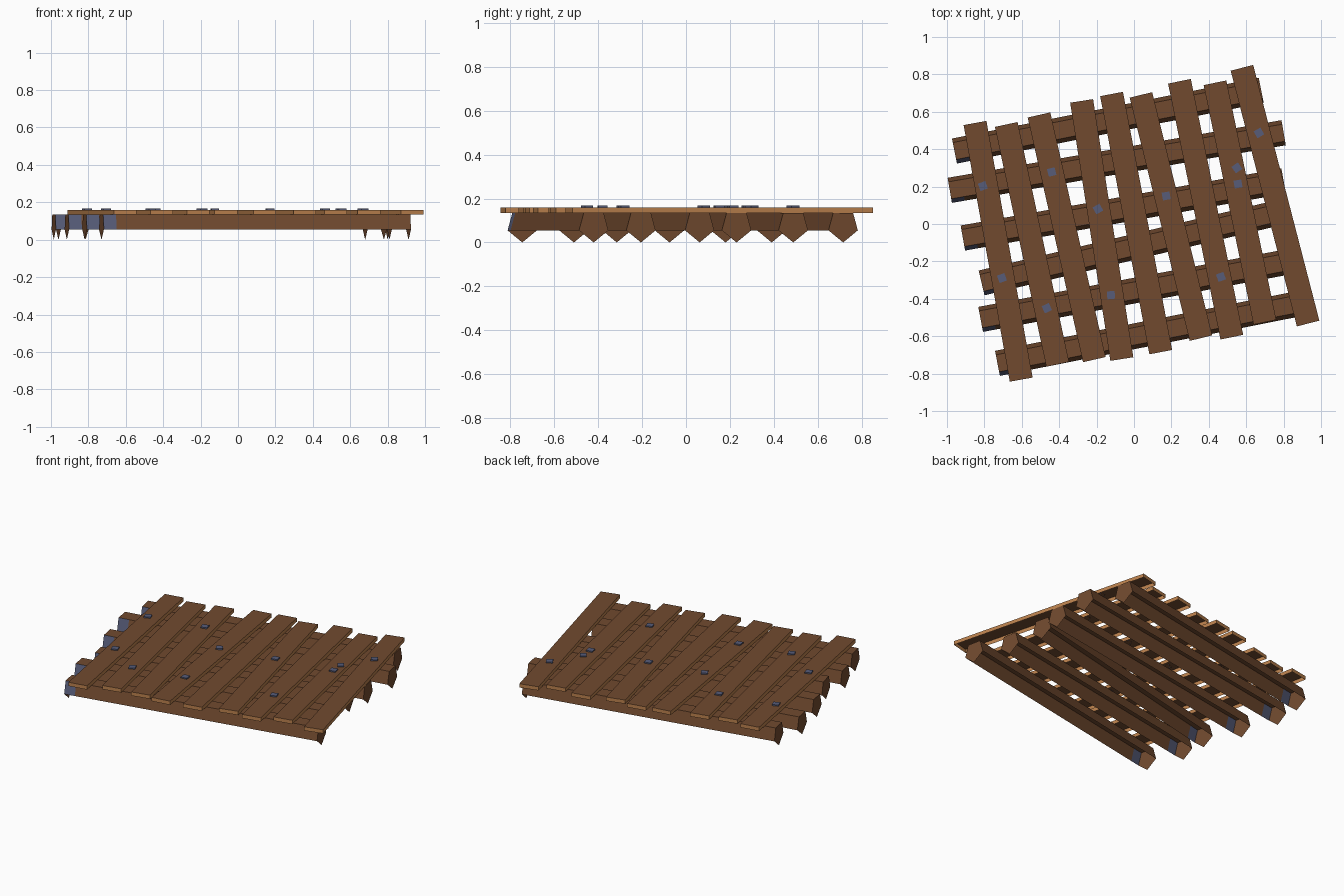
import bpy, bmesh, math
from mathutils import Vector, Matrix

if "Cube" in bpy.data.objects:
    bpy.data.objects.remove(bpy.data.objects["Cube"])


def material(name, rgb):
    m = bpy.data.materials.new(name)
    m.diffuse_color = (*rgb, 1)
    m.use_nodes = True
    m.node_tree.nodes["Principled BSDF"].inputs["Base Color"].default_value = m.diffuse_color
    return m


BROWN = material("weathered brown wood", (0.165, 0.068, 0.028))
TAN = material("cut tan wood", (0.50, 0.22, 0.075))
STEEL = material("blue grey iron", (0.095, 0.108, 0.19))


def finish(bm, name, mats, matrix):
    mesh = bpy.data.meshes.new(name)
    bm.to_mesh(mesh)
    bm.free()
    for m in mats:
        mesh.materials.append(m)
    ob = bpy.data.objects.new(name, mesh)
    ob.matrix_world = matrix
    bpy.context.collection.objects.link(ob)


def placed(x, y, z, angle):
    return Matrix.Translation((x, y, z)) @ Matrix.Rotation(angle, 4, 'Z')


def box(name, x, y, z, size, angle, mats, open_bottom=True):
    # open-bottomed box; side faces take the second material if there is one
    bm = bmesh.new()
    bmesh.ops.create_cube(bm, size=1, matrix=Matrix.Diagonal((*size, 1)))
    bm.normal_update()
    for f in bm.faces:
        if len(mats) > 1 and abs(f.normal.z) < 0.5:
            f.material_index = 1
    if open_bottom:
        low = [f for f in bm.faces if f.normal.z < -0.5]
        bmesh.ops.delete(bm, geom=low, context='FACES')
    finish(bm, name, mats, placed(x, y, z, angle))


# Beams: pentagon end caps, top and two upper sides, open underneath
PENTAGON = [(0, 0), (0.068, 0.055), (0.046, 0.135), (-0.046, 0.135), (-0.068, 0.055)]
TIP = 0.07


def beam(name, x0, y0, x1, y1):
    length = math.hypot(x1 - x0, y1 - y0)
    bm = bmesh.new()
    a, m, b = [[bm.verts.new((s, y, z)) for y, z in PENTAGON] for s in (0, TIP, length)]
    bm.faces.new(b)
    bm.faces.new(a[::-1])
    for i in (1, 2, 3):
        for p, q in ((a, m), (m, b)):
            f = bm.faces.new((p[i], p[i + 1], q[i + 1], q[i]))
            # iron coloured patch on the front side of the left tip
            if i == 3 and p is a:
                f.material_index = 1
    bmesh.ops.delete(bm, geom=[v for v in bm.verts if not v.link_faces], context='VERTS')
    finish(bm, name, [BROWN, STEEL], placed(x0, y0, 0, math.atan2(y1 - y0, x1 - x0)))


BEAMS = [(-.96, .39, .68, .715), (-.985, .18, .80, .488), (-.915, -.075, .80, .23),
         (-.815, -.315, .78, .062), (-.82, -.51, .81, -.205), (-.73, -.745, .912, -.42)]
for i, ends in enumerate(BEAMS):
    beam(f"beam_{i + 1}", *ends)

# Planks: top end centre, bottom end centre
PLANKS = [(-.85, .54, -.603, -.832), (-.683, .532, -.408, -.75), (-.508, .583, -.212, -.725),
          (-.28, .658, -.065, -.722), (-.12, .695, .143, -.685), (.037, .69, .358, -.61),
          (.243, .763, .523, -.605), (.433, .755, .70, -.525), (.577, .835, .931, -.532)]
for i, (xt, yt, xb, yb) in enumerate(PLANKS):
    d = Vector((xt - xb, yt - yb))
    box(f"plank_{i + 1}", (xt + xb) / 2, (yt + yb) / 2, 0.1475, (0.124, d.length, 0.025),
        math.atan2(-d.x, d.y), [BROWN, TAN])

# Nail heads: position and rotation
NAILS = [(-.808, .203, 20), (-.44, .278, 15), (-.193, .08, 30), (.172, .15, 10),
         (.55, .30, 35), (.556, .214, 10), (.668, .487, 30), (-.706, -.289, 20),
         (-.466, -.45, 25), (-.123, -.38, 5), (.465, -.283, 20)]
for i, (x, y, deg) in enumerate(NAILS):
    box(f"nail_{i + 1}", x, y, 0.1635, (0.042, 0.042, 0.009), math.radians(deg), [STEEL])
